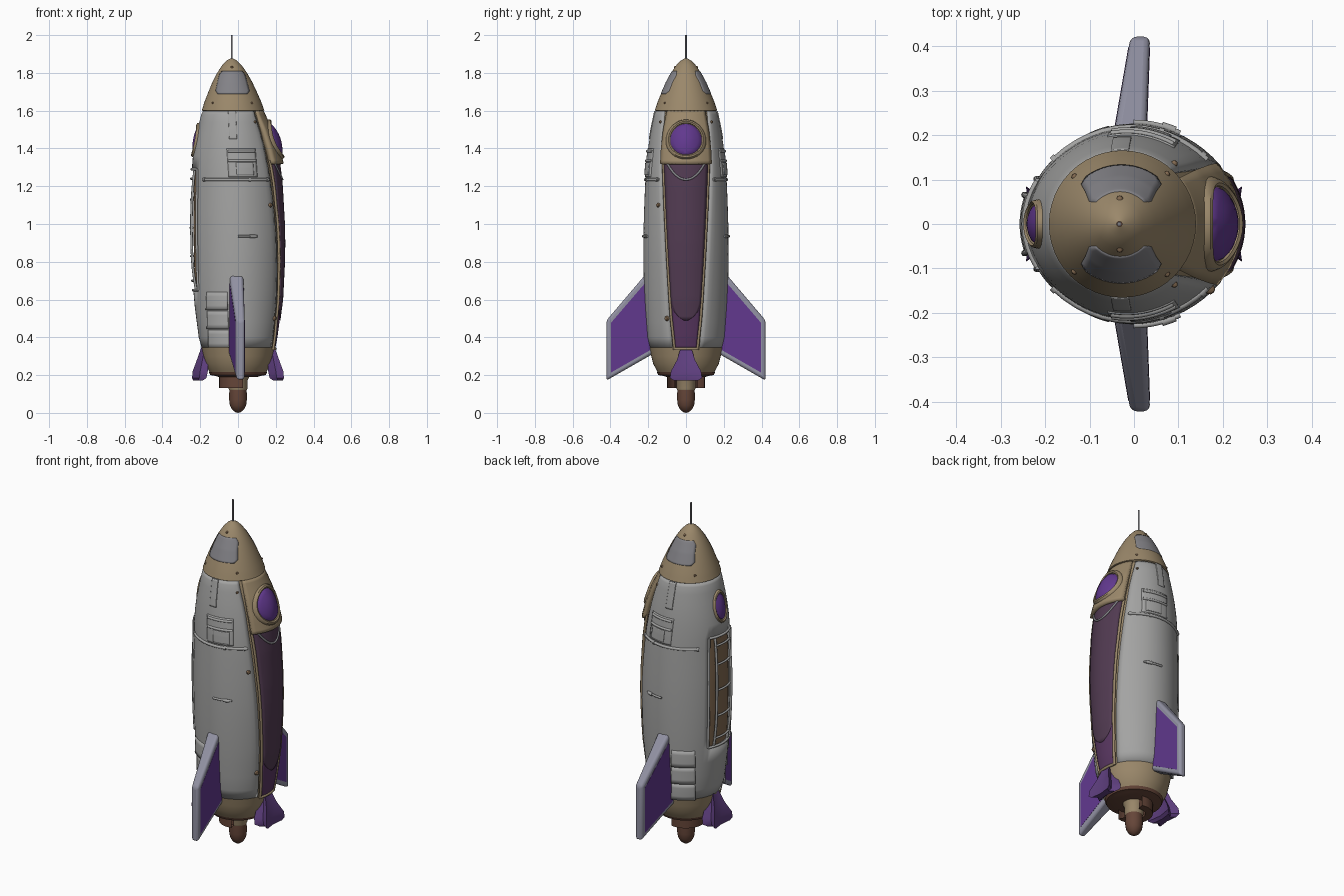
import bpy, bmesh, math
from math import sin, cos, radians, asin, pi
from mathutils import Vector

if "Cube" in bpy.data.objects:
    bpy.data.objects.remove(bpy.data.objects["Cube"])

def mat(name, c):
    m = bpy.data.materials.new(name)
    m.diffuse_color = (*c, 1)
    m.use_nodes = True
    m.node_tree.nodes["Principled BSDF"].inputs["Base Color"].default_value = m.diffuse_color
    return m

GREY = mat("hull grey", (.37, .37, .365))
TAN = mat("tan", (.325, .245, .145))
PURPLE = mat("purple", (.12, .04, .27))
PLUM = mat("plum", (.083, .043, .083))
WINE = mat("wine", (.10, .038, .12))
VIOLET = mat("muted violet", (.115, .05, .215))
BROWN = mat("rust brown", (.13, .06, .04))
FIN = mat("lavender grey", (.29, .29, .37))
SLATE = mat("window slate", (.225, .222, .24))
BRONZE = mat("bronze", (.22, .14, .08))

def lerp(table, z):
    if z <= table[0][0]: return table[0][1]
    for (a, p), (b, q) in zip(table, table[1:]):
        if z <= b: return p + (q - p) * (z - a) / (b - a)
    return table[-1][1]

# body radius, spine drift and side bulge by height
RAD = [(.2, .145), (.26, .178), (.33, .195), (.4, .205), (.6, .22), (.8, .226), (1, .225), (1.2, .217),
       (1.3, .211), (1.4, .201), (1.5, .185), (1.6, .164), (1.65, .147), (1.7, .126), (1.75, .104),
       (1.8, .077), (1.84, .05), (1.865, .026), (1.877, .004)]
SPINE = [(.9, 0), (1.2, -.006), (1.4, -.017), (1.6, -.026), (1.87, -.033)]
BULGE = [(.35, 0), (.6, .014), (.9, .02), (1.32, .022), (1.6, 0)]

def S(deg, z, off=0.0):
    t = radians(deg)
    r = lerp(RAD, z) + off + lerp(BULGE, z) * cos(t) ** 4
    return Vector((lerp(SPINE, z) + r * cos(t), r * sin(t), z))

def finish(name, bm, m):
    me = bpy.data.meshes.new(name)
    bm.to_mesh(me); bm.free()
    ob = bpy.data.objects.new(name, me)
    bpy.context.collection.objects.link(ob)
    me.materials.append(m)
    return ob

def grid(name, fn, nu, nv, m, thick=0, skip=None):
    bm = bmesh.new()
    v = [[bm.verts.new(fn(i, j)) for j in range(nv + 1)] for i in range(nu + 1)]
    for i in range(nu):
        for j in range(nv):
            if not (skip and skip(i, j)):
                bm.faces.new((v[i][j], v[i+1][j], v[i+1][j+1], v[i][j+1]))
    bmesh.ops.remove_doubles(bm, verts=bm.verts, dist=1e-5)
    ob = finish(name, bm, m)
    if thick:
        s = ob.modifiers.new("thickness", 'SOLIDIFY')
        s.thickness = thick; s.offset = -1
    return ob

def patch(name, deg, rows, off, m, thick=.009, nv=16):
    """Curved plate around angle deg; rows give (height, half width)."""
    z0, z1 = rows[0][0], rows[-1][0]
    def f(i, j):
        z = z0 + (z1 - z0) * j / nv
        h = math.degrees(asin(min(.95, lerp(rows, z) / lerp(RAD, z))))
        return S(deg + h * (i / 6 - 1), z, off(z) if callable(off) else off)
    return grid(name, f, 12, nv, m, thick)

def tube(name, pts, r, m):
    cu = bpy.data.curves.new(name, 'CURVE')
    cu.dimensions = '3D'; cu.bevel_depth = r; cu.bevel_resolution = 2; cu.use_fill_caps = True
    sp = cu.splines.new('POLY')
    sp.points.add(len(pts) - 1)
    for p, q in zip(sp.points, pts): p.co = (*q, 1)
    cu.materials.append(m)
    ob = bpy.data.objects.new(name, cu)
    bpy.context.collection.objects.link(ob)

def arc(name, a, b, z, off, r, m):
    tube(name, [S(a + (b - a) * i / 12, z, off) for i in range(13)], r, m)

def lathe(name, prof, m, place=None, n=32, a0=0, a1=360):
    place = place or (lambda p: p)
    def f(i, j):
        t = radians(a0 + (a1 - a0) * i / n)
        r, z = prof[j]
        return place(Vector((r * cos(t), r * sin(t), z)))
    return grid(name, f, n, len(prof) - 1, m)

# inner hull, base cone and nose
zs = [.33 + 1.27 * j / 30 for j in range(31)]
grid("inner_hull", lambda i, j: S(i * 7.5, zs[j], -.012), 48, 30, TAN)
bz = [.2, .23, .26, .3, .345]
grid("base_cone", lambda i, j: S(i * 7.5, bz[j], -.004), 48, 4, TAN)
nz = [1.595, 1.602, 1.625] + [z for z, r in RAD if z > 1.63]
grid("nose", lambda i, j: S(i * 7.5, nz[j], -.012 if j == 0 else .002), 48, len(nz) - 1, TAN)
tube("antenna", [(-.033, 0, 1.86), (-.033, 0, 2)], .005, SLATE)

# outer grey shell: open on the right, with a ladder recess on the left
EDGE = [(.34, 22), (.7, 25.5), (1, 30), (1.3, 36.5), (1.45, 39), (1.6, 46)]
sz = [.335, .4, .48, .56, .65, .75, .85, .95, 1.05, 1.15, 1.22, 1.29, 1.36, 1.42, 1.48, 1.54, 1.58, 1.6]
def shell(i, j):
    k = i - 24
    a, s = abs(k), 1 if k >= 0 else -1
    phi = 6.25 * a if a <= 4 else 25 + (155 - lerp(EDGE, sz[j])) * (a - 4) / 20
    edge = -.006 if j in (0, 17) or a == 24 else 0
    return S(180 + s * phi, sz[j], edge)
grid("outer_shell", shell, 48, 17, GREY, .02, lambda i, j: 20 <= i < 28 and 4 <= j < 11)

# ladder recess, rails and rungs
grid("recess_floor", lambda i, j: S(154 + i * 6.5, .64 + .66 * j / 10, -.011), 8, 10, BRONZE)
ladder_z = [.65 + .64 * j / 12 for j in range(13)]
for s in (1, -1):
    tube("ladder_rail", [S(180 + s * 15, z, .011 - .016 * (abs(z - .97) / .32) ** 3) for z in ladder_z], .007, GREY)
    tube("recess_rim", [S(180 + s * 25, z, .001) for z in ladder_z], .007, GREY)
for z in (.7, .83, .98, 1.13, 1.24):
    arc("ladder_rung", 164.5, 195.5, z, .004, .006, GREY)
for z in (.65, 1.29):
    arc("recess_end", 155, 205, z, .001, .007, GREY)

# right side long panel with thin tan frame
PW = [(.34, .055), (.5, .07), (.8, .086), (1.1, .1), (1.36, .11)]
patch("lower_panel", 0, [(.34, .055), (.5, .07), (.62, .076)], .001, WINE)
patch("long_panel", 0, [(.49, .012), (.5, .03), (.53, .056), (.57, .073), (.8, .086), (1.1, .1), (1.36, .11)],
      .005, PLUM, .015, 40)
def on_panel(y, z, off):
    return S(math.degrees(asin(y / lerp(RAD, z))), z, off)
for s in (1, -1):
    tube("panel_frame", [on_panel(s * (lerp(PW, z) + .006), z, 0)
                         for z in [.335 + 1.0 * j / 24 for j in range(25)]], .0075, TAN)
tube("panel_arc_trim", [on_panel(.09 * t, 1.235 + .085 * t * t, .006)
                        for t in [k / 6 - 1 for k in range(13)]], .006, SLATE)
arc("panel_sill", -18, 18, .34, 0, .008, TAN)

# tan hood sloping from the nose to a lip above the long panel
HOOD = [(1.32, .027), (1.4, .024), (1.5, .016), (1.6, 0)]
patch("porthole_hood", 0, [(1.32, .118), (1.4, .117), (1.5, .112), (1.6, .104)],
      lambda z: lerp(HOOD, z) - .003, TAN, .03)

# portholes, wrapped around the hull
def porthole(name, centre, normal, w, h, depth, dome):
    n = Vector(normal).normalized()
    y = Vector((0, 1, 0))
    u = y.cross(n) if n.x < 0 else n.cross(y)
    side = u.cross(n) * -1
    c = Vector(centre)
    place = lambda p: c + u * p.x * h - side * p.y * w + n * (p.z - 2.3 * (p.y * w) ** 2)
    rim = lathe(name + "_rim", [(1.26, -depth), (1.24, -.004), (1.18, .006), (1.08, .009), (1, .004), (.97, -.02)], TAN, place)
    glass = lathe(name + "_glass", [(1, -.008)] + [(r, dome * (1 - r * r)) for r in (.92, .75, .5, .25, 0)], PURPLE, place)
    for ob in (rim, glass):
        bm = bmesh.new(); bm.from_mesh(ob.data)
        if sum(f.normal.dot(n) * f.calc_area() for f in bm.faces) < 0:
            bmesh.ops.reverse_faces(bm, faces=bm.faces)
        bm.to_mesh(ob.data); bm.free()
porthole("large_porthole", (.203, 0, 1.45), (.93, 0, .34), .086, .09, .03, .022)
porthole("small_porthole", (-.226, 0, 1.445), (-.97, 0, .17), .045, .075, .02, .012)

# details repeated on the front and back of the hull
for s in (1, -1):
    patch("nose_window", s * 90, [(1.69, .078), (1.705, .088), (1.79, .067), (1.81, .052)], .0035, SLATE, .006)
    arc("belt_pipe", s * 40, s * 140, 1.235, .001, .008, GREY)
    for a in (42, 70, 138):
        arc("pipe_clamp", s * a, s * (a + 3), 1.235, .001, .011, GREY)
    patch("hatch_plate", s * 80, [(1.25, .076), (1.4, .076)], .003, GREY)
    for z in (1.335, 1.385):
        arc("hatch_bar", s * 60, s * 100, z, .003, .007, GREY)
    patch("hatch_lower", s * 77, [(1.26, .045), (1.325, .045)], .007, GREY)
    patch("upper_strip", s * 92, [(1.45, .02), (1.598, .02)], .004, GREY)
    arc("handle", s * 63, s * 90, .935, .003, .006, GREY)
    arc("handle_grip", s * 66, s * 74, .935, .004, .009, GREY)
    for k in range(3):
        z0 = .345 + k * .1
        patch("louver", s * 121, [(z0, .062), (z0 + .095, .062)], lambda z: .012 - .11 * (z - z0), GREY, .012, 4)

# round bolts
def bolt(a, z, r):
    n = S(a, z) - Vector((lerp(SPINE, z), 0, z))
    q, p = n.to_track_quat('Z', 'Y'), S(a, z, .001)
    lathe("bolt", [(r, -r), (r * .92, 0), (r * .6, r * .6), (0, r * .8)], BRONZE, lambda v: p + q @ v, 10)
for a, z, r in ((-40, 1.1, .013), (-28, .5, .014), (-50, 1.54, .008), (50, 1.54, .008)):
    bolt(a, z, r)
for s in (1, -1):
    for a, z in ((90, 1.83), (48, 1.64), (135, 1.64)):
        bolt(s * a, z, .008)

# large swept fins with purple inlays
def fin(name, outline, extra, m, s, bevel):
    bm = bmesh.new()
    side = []
    for d in (-1, 1):
        vs = []
        for y, z in outline:
            t = (y - .2) / .22
            vs.append(bm.verts.new((-.009 + .023 * t + d * (.037 - .015 * t + extra), s * y, z)))
        bm.faces.new(vs)
        side.append(vs)
    for k in range(4):
        bm.faces.new((side[0][k], side[0][k-1], side[1][k-1], side[1][k]))
    bmesh.ops.recalc_face_normals(bm, faces=bm.faces)
    ob = finish(name, bm, m)
    if bevel:
        b = ob.modifiers.new("rounding", 'BEVEL')
        b.width = bevel; b.segments = 3
for s in (1, -1):
    fin("fin", [(.17, .785), (.421, .49), (.421, .172), (.17, .315)], 0, FIN, s, .014)
    fin("fin_inlay", [(.19, .718), (.397, .477), (.397, .214), (.19, .332)], .001, PURPLE, s, 0)

# small flared feet on the left and right
LEV = [(.172, .212, .026, .066), (.185, .205, .038, .085), (.22, .2, .04, .08), (.28, .188, .03, .048), (.35, .175, .018, .026)]
def foot(s):
    def f(i, j):
        z, cx, hx, hy = LEV[j]
        a = radians(i * 45)
        k = 1.414 if i % 2 else .68
        return Vector((s * (cx + hx * k * cos(a)), s * hy * k * sin(a), z))
    ob = grid("foot", f, 8, 4, VIOLET)
    bm = bmesh.new(); bm.from_mesh(ob.data)
    bmesh.ops.holes_fill(bm, edges=bm.edges)
    bmesh.ops.recalc_face_normals(bm, faces=bm.faces)
    bm.to_mesh(ob.data); bm.free()
for s in (1, -1):
    foot(s)

# engine: rust plate, stepped half ring, neck and bulb nozzle
lathe("engine_plate", [(0, .19), (.1, .19), (.125, .197), (.147, .2), (.155, .216)], BROWN)
lathe("engine_half_ring", [(.06, .2), (.06, .132), (.1, .132), (.1, .2)], BROWN, None, 16, 75, 285)
lathe("engine_neck", [(.03, .12), (.046, .12), (.05, .13), (.05, .17), (.062, .195)], TAN)
lathe("nozzle_bulb", [(0, 0), (.012, .003), (.03, .016), (.043, .04), (.047, .07), (.046, .125), (0, .126)], BROWN)

# smooth shading with crisp edges
bpy.ops.object.select_all(action='DESELECT')
for ob in bpy.context.scene.objects:
    if ob.type == 'MESH':
        ob.select_set(True)
        bpy.context.view_layer.objects.active = ob
bpy.ops.object.shade_smooth_by_angle(angle=radians(35))
